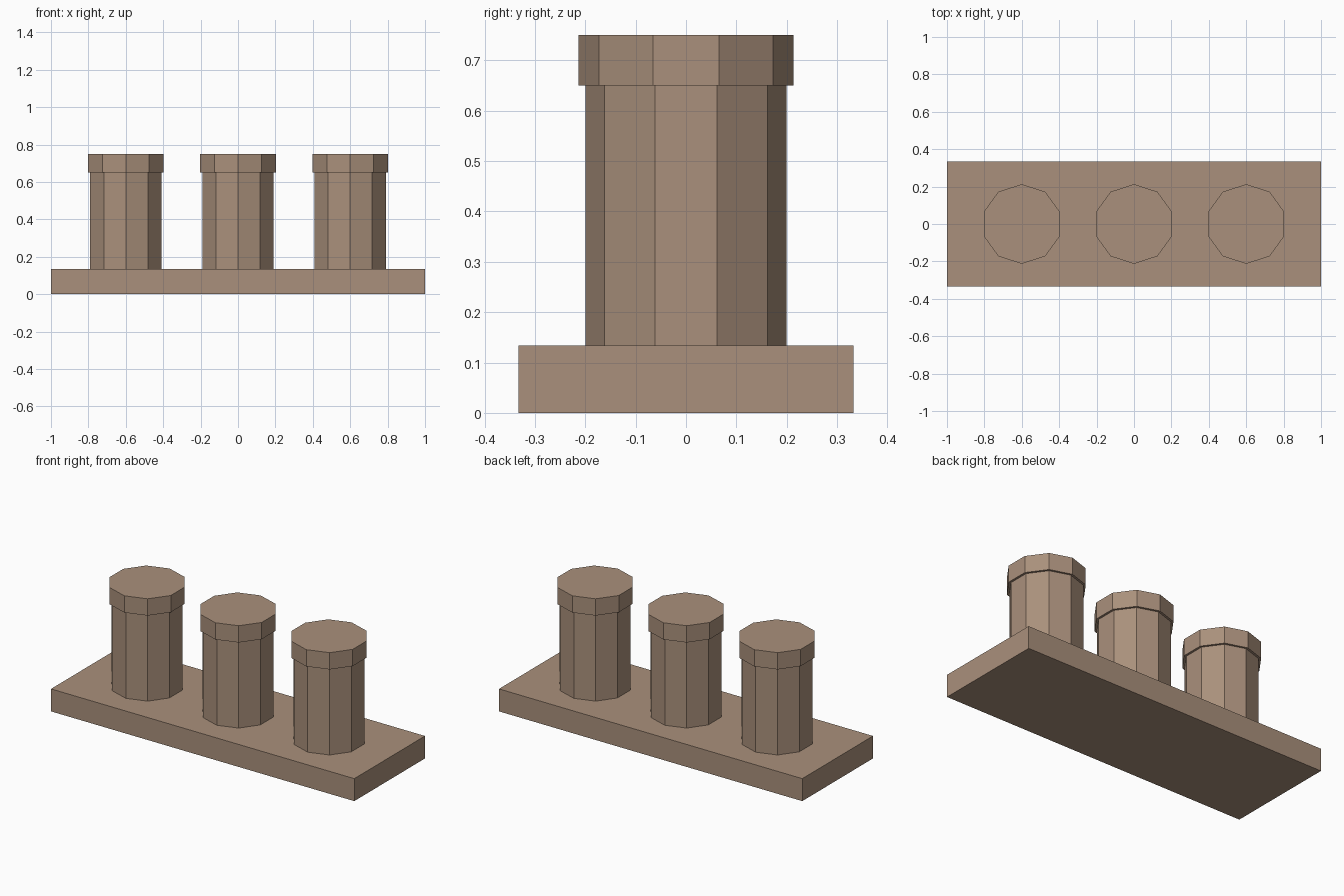
import bpy, bmesh
from math import sin, cos, tau

if "Cube" in bpy.data.objects:
    bpy.data.objects.remove(bpy.data.objects["Cube"])

stone = bpy.data.materials.new("tan_stone")
stone.diffuse_color = (0.40, 0.28, 0.20, 1)
stone.use_nodes = True
stone.node_tree.nodes["Principled BSDF"].inputs["Base Color"].default_value = stone.diffuse_color


def prism(name, outline, z0, z1):
    """Extrude a flat outline from z0 to z1."""
    bm = bmesh.new()
    face = bm.faces.new([bm.verts.new((x, y, z0)) for x, y in outline])
    new = bmesh.ops.extrude_face_region(bm, geom=[face], use_keep_orig=True)["geom"]
    bmesh.ops.translate(bm, vec=(0, 0, z1 - z0),
                        verts=[g for g in new if isinstance(g, bmesh.types.BMVert)])
    bmesh.ops.recalc_face_normals(bm, faces=bm.faces)
    mesh = bpy.data.meshes.new(name)
    bm.to_mesh(mesh)
    bm.free()
    mesh.materials.append(stone)
    obj = bpy.data.objects.new(name, mesh)
    bpy.context.collection.objects.link(obj)
    return obj


def decagon(cx, r):
    # corners point along +y and -y
    return [(cx + r * sin(tau * i / 10), r * cos(tau * i / 10)) for i in range(10)]


# Base slab
prism("base_slab", [(-1, -0.333), (1, -0.333), (1, 0.333), (-1, 0.333)], 0, 0.134)

# Three ten-sided posts with wider caps
for side, x in (("left", -0.6), ("middle", 0), ("right", 0.6)):
    prism(f"{side}_post", decagon(x, 0.2), 0.134, 0.65)
    prism(f"{side}_cap", decagon(x, 0.213), 0.65, 0.75)
